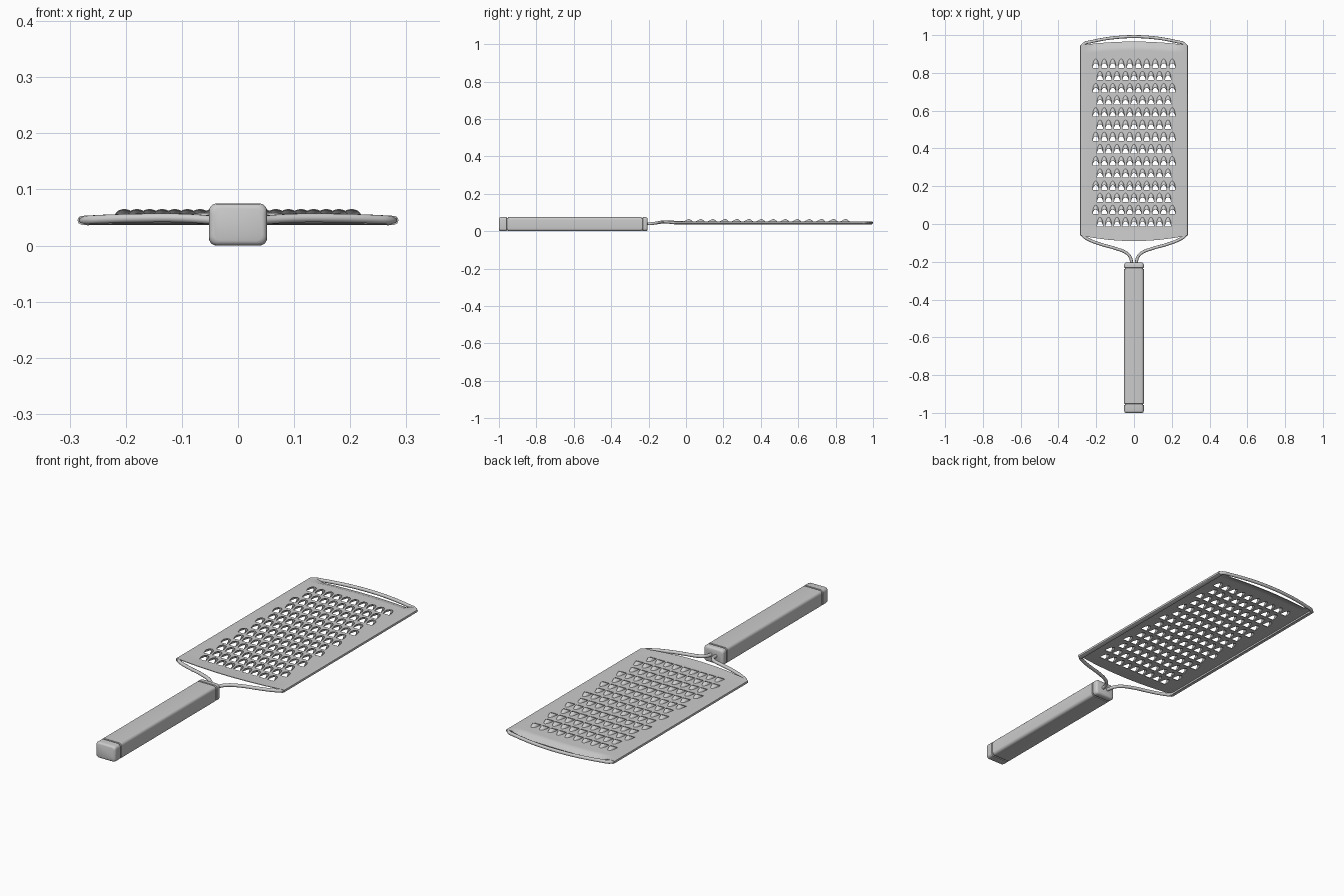
import bpy, bmesh, math

if "Cube" in bpy.data.objects:
    bpy.data.objects.remove(bpy.data.objects["Cube"])

W = 0.286        # blade half width
TOP = 0.053      # blade upper surface


def make(name, verts, faces, merge=True):
    me = bpy.data.meshes.new(name)
    me.from_pydata(verts, [], faces)
    bm = bmesh.new()
    bm.from_mesh(me)
    if merge:
        bmesh.ops.remove_doubles(bm, verts=bm.verts, dist=1e-5)
    bmesh.ops.recalc_face_normals(bm, faces=bm.faces)
    bm.to_mesh(me)
    bm.free()
    ob = bpy.data.objects.new(name, me)
    bpy.context.collection.objects.link(ob)
    return ob


def smooth(ob, angle=35):
    bpy.ops.object.select_all(action='DESELECT')
    ob.select_set(True)
    bpy.context.view_layer.objects.active = ob
    bpy.ops.object.shade_smooth_by_angle(angle=math.radians(angle))


def bake(ob):
    dg = bpy.context.evaluated_depsgraph_get()
    me = bpy.data.meshes.new_from_object(ob.evaluated_get(dg))
    ob.modifiers.clear()
    ob.data = me


def grid_faces(rows, cols, base=0):
    return [(base + r * cols + c, base + r * cols + c + 1,
             base + (r + 1) * cols + c + 1, base + (r + 1) * cols + c)
            for r in range(rows - 1) for c in range(cols - 1)]


# handle: rounded rectangle lofted along y with two grooves
def ring(y, inset):
    hw, hh, r, pts = 0.052 - inset, 0.0375 - inset, 0.014, []
    for k, (sx, sz) in enumerate([(1, 1), (-1, 1), (-1, -1), (1, -1)]):
        for i in range(6):
            a = math.pi / 2 * (k + i / 5)
            pts.append((sx * (hw - r) + r * math.cos(a), y,
                        0.0375 + sz * (hh - r) + r * math.sin(a)))
    return pts


sections = [(-1, 0.008), (-0.998, 0.004), (-0.994, 0.001), (-0.988, 0)]
for g in (-0.955, -0.235):
    sections += [(g - 0.004, 0), (g - 0.003, 0.004), (g + 0.003, 0.004), (g + 0.004, 0)]
sections += [(-0.217, 0), (-0.211, 0.001), (-0.207, 0.004), (-0.205, 0.008)]
verts, faces, n = [], [], 24
for y, s in sections:
    verts += ring(y, s)
for r in range(len(sections) - 1):
    for c in range(n):
        d = (c + 1) % n
        faces.append((r * n + c, r * n + d, (r + 1) * n + d, (r + 1) * n + c))
faces += [tuple(range(n)), tuple(range(len(verts) - n, len(verts)))]
smooth(make("handle", verts, faces))

# blade: sheet with folded side edges, bowed ends
half = [(0.05, TOP), (0.10, TOP), (0.15, TOP), (0.19, TOP), (0.22, TOP), (0.25, TOP),
        (0.272, TOP), (0.280, 0.0525), (0.2845, 0.050), (W, 0.0455),
        (0.2845, 0.040), (0.279, 0.037), (0.266, 0.036)]
profile = [(-x, z) for x, z in reversed(half)] + [(0, TOP)] + half
ts = [0, 0.015, 0.03, 0.045, 0.06, 0.08, 0.93, 0.955, 0.965, 0.975, 0.988, 1]
verts = []
for t in ts:
    for x, z in profile:
        k = (x / W) ** 2
        y0, y1 = -0.09 + 0.03 * k, 0.966 - 0.02 * k
        y = y0 + (y1 - y0) * t
        if z > 0.0525:
            z += 0.005 * (1 - k) * max(0, 1 - t / 0.06)
            z -= 0.012 * max(0, (t - 0.965) / 0.035) * min(1, max(0, (0.25 - abs(x)) / 0.03))
        verts.append((x, y, z))
blade = make("blade", verts, grid_faces(len(ts), len(profile)))
if max(blade.data.polygons, key=lambda p: p.area).normal.z < 0:
    blade.data.flip_normals()
mod = blade.modifiers.new("thickness", 'SOLIDIFY')
mod.thickness, mod.offset = 0.003, -1

# tooth positions, staggered rows of ten and nine
teeth = []
for row in range(14):
    count = 10 - row % 2
    for i in range(count):
        teeth.append(((i - (count - 1) / 2) * 0.045, 0.826 - 0.0645 * row))

R, LIP, BACK, H, SEG = 0.0165, 0.025, 0.047, 0.012, 10
arc = [math.pi * i / SEG for i in range(SEG + 1)]

# half-ellipse cutters for the holes
cv, cf = [], []
for x, y in teeth:
    b, m = len(cv), SEG + 1
    for z in (0.04, 0.065):
        cv += [(x + R * math.cos(a), y + BACK * math.sin(a), z) for a in arc]
    cf += [tuple(range(b, b + m)), tuple(range(b + m, b + 2 * m))]
    cf += [(b + i, b + (i + 1) % m, b + m + (i + 1) % m, b + m + i) for i in range(m)]
cutter = make("hole_cutter", cv, cf)
cutter.hide_render = True
mod = blade.modifiers.new("holes", 'BOOLEAN')
mod.operation, mod.object, mod.solver = 'DIFFERENCE', cutter, 'EXACT'
bake(blade)
bpy.data.objects.remove(cutter)
smooth(blade)

# raised hoods behind each hole, opening toward the handle
hv, hf, steps = [], [], 5
for x, y in teeth:
    base = len(hv)
    for j in range(steps):
        v = j / (steps - 1)
        for a in arc:
            hv.append((x + R * math.cos(a),
                       y + (LIP + (BACK - LIP) * v) * math.sin(a),
                       TOP - 0.0005 + H * math.sin(a) * math.cos(v * math.pi / 2)))
    hf += grid_faces(steps, SEG + 1, base)
hoods = make("grating_teeth", hv, hf)
mod = hoods.modifiers.new("thickness", 'SOLIDIFY')
mod.thickness, mod.offset = 0.0015, 0
bake(hoods)
smooth(hoods, 50)

# wire frame running from the handle round the blade
right = [(0.013, -0.215, 0.040), (0.014, -0.195, 0.040), (0.022, -0.172, 0.042),
         (0.042, -0.152, 0.045), (0.10, -0.129, 0.049), (0.18, -0.106, 0.049),
         (0.245, -0.080, 0.047), (0.270, -0.062, 0.0455), (0.2765, -0.045, 0.045),
         (0.277, -0.02, 0.045), (0.277, 0.4, 0.045), (0.277, 0.925, 0.045),
         (0.275, 0.942, 0.045), (0.262, 0.956, 0.045)]
right += [(x, 0.992 - 0.52 * x * x, 0.045) for x in (0.23, 0.17, 0.11, 0.055)]
path = right + [(0, 0.992, 0.045)] + [(-x, y, z) for x, y, z in reversed(right)]
cu = bpy.data.curves.new("wire_frame", 'CURVE')
cu.dimensions = '3D'
cu.bevel_depth, cu.bevel_resolution, cu.use_fill_caps = 0.008, 3, True
cu.resolution_u = 4
sp = cu.splines.new('BEZIER')
sp.bezier_points.add(len(path) - 1)
for p, co in zip(sp.bezier_points, path):
    p.co = co
    p.handle_left_type = p.handle_right_type = 'AUTO'
tmp = bpy.data.objects.new("wire_curve", cu)
bpy.context.collection.objects.link(tmp)
dg = bpy.context.evaluated_depsgraph_get()
wire = bpy.data.objects.new("wire_frame", bpy.data.meshes.new_from_object(tmp.evaluated_get(dg)))
bpy.context.collection.objects.link(wire)
bpy.data.objects.remove(tmp)
smooth(wire, 50)
